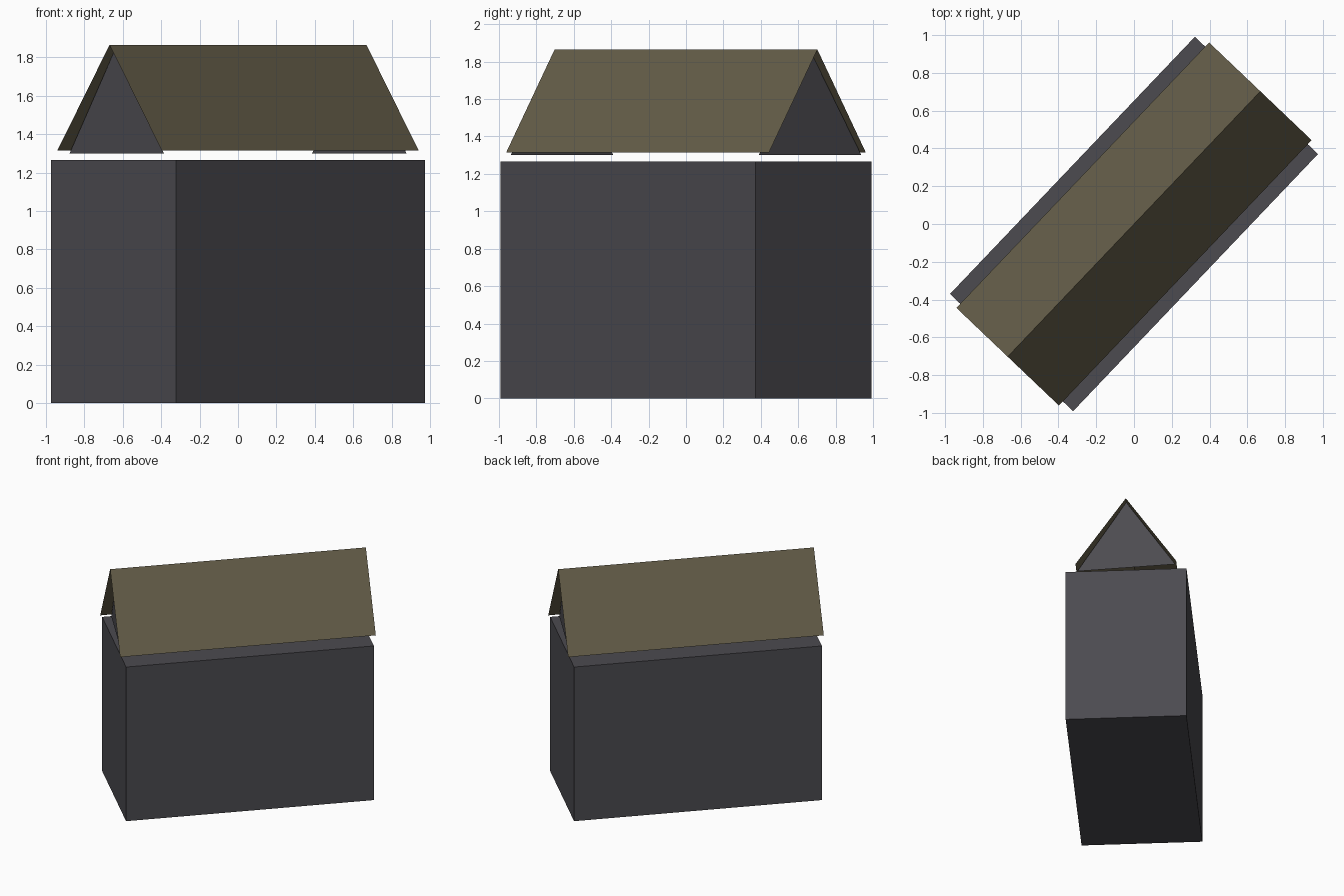
import bpy, math
from mathutils import Matrix

default = bpy.data.objects.get("Cube")
if default:
    bpy.data.objects.remove(default, do_unlink=True)

YAW = math.radians(46.4)


def material(name, rgb):
    mat = bpy.data.materials.new(name)
    mat.use_nodes = True
    mat.diffuse_color = (*rgb, 1)
    mat.node_tree.nodes["Principled BSDF"].inputs["Base Color"].default_value = (*rgb, 1)
    return mat


wall_grey = material("slate grey wall", (0.072, 0.070, 0.080))
roof_olive = material("olive roof", (0.125, 0.107, 0.064))


def part(name, verts, faces, mat, yaw=YAW):
    mesh = bpy.data.meshes.new(name)
    mesh.from_pydata(verts, [], faces)
    mesh.materials.append(mat)
    obj = bpy.data.objects.new(name, mesh)
    bpy.context.collection.objects.link(obj)
    mesh.transform(Matrix.Rotation(yaw, 4, 'Z'))
    return obj


# Main building block, long axis along local x
bpy.ops.mesh.primitive_cube_add(size=1)
body = bpy.context.object
body.name = body.data.name = "building_body"
body.data.transform(Matrix.Rotation(YAW, 4, 'Z')
                    @ Matrix.Translation((0, 0, 0.6325))
                    @ Matrix.Diagonal((1.88, 0.90, 1.265, 1)))
body.data.materials.append(wall_grey)

# Two thin roof slopes meeting at the ridge
L, W, EAVE, RIDGE = 0.97, 0.375, 1.315, 1.865
for side, name in ((1, "roof_slope_back"), (-1, "roof_slope_front")):
    loop = (0, 1, 2, 3) if side < 0 else (3, 2, 1, 0)
    part(name, [(-L, side * W, EAVE), (L, side * W, EAVE), (L, 0, RIDGE), (-L, 0, RIDGE)],
         [loop], roof_olive)

# Gable triangles, turned slightly from the roof ends
G, HALF = 0.916, 0.367
for end, name in ((1, "gable_right"), (-1, "gable_left")):
    skew = math.tan(math.radians(4.6)) * HALF
    part(name, [(end * G - skew, -HALF, 1.30), (end * G + skew, HALF, 1.30), (end * G, 0, 1.86)],
         [(0, 1, 2) if end > 0 else (2, 1, 0)], wall_grey)
